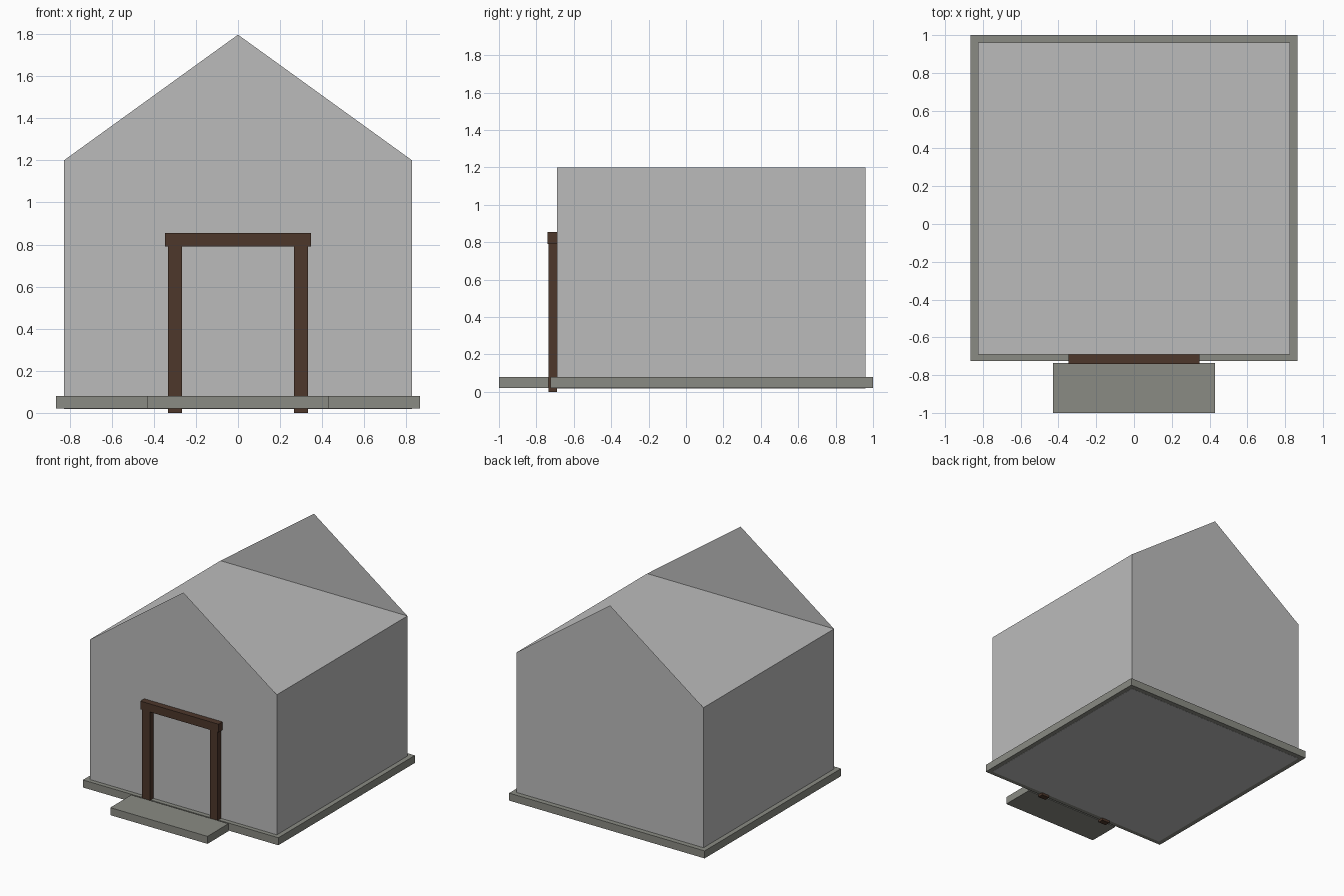
import bpy

if "Cube" in bpy.data.objects:
    bpy.data.objects.remove(bpy.data.objects["Cube"])


def material(name, r, g, b):
    m = bpy.data.materials.new(name)
    m.diffuse_color = (r, g, b, 1)
    m.use_nodes = True
    m.node_tree.nodes["Principled BSDF"].inputs["Base Color"].default_value = m.diffuse_color
    return m


wall_grey = material("wall grey", 0.50, 0.50, 0.50)
stone_grey = material("stone grey", 0.254, 0.258, 0.227)
dark_wood = material("dark wood", 0.074, 0.038, 0.024)


def mesh_object(name, verts, faces, mat):
    mesh = bpy.data.meshes.new(name)
    mesh.from_pydata(verts, [], faces)
    mesh.materials.append(mat)
    obj = bpy.data.objects.new(name, mesh)
    bpy.context.collection.objects.link(obj)
    return obj


def box(name, x, y, z, mat):
    """Box from (min, max) ranges on each axis."""
    verts = [(a, b, c) for c in z for b in y for a in x]
    faces = [(0, 2, 3, 1), (4, 5, 7, 6), (0, 1, 5, 4),
             (2, 6, 7, 3), (0, 4, 6, 2), (1, 3, 7, 5)]
    return mesh_object(name, verts, faces, mat)


# Stone base and entrance step
box("foundation", (-0.865, 0.865), (-0.725, 1.0), (0.02, 0.08), stone_grey)
box("entrance_step", (-0.43, 0.43), (-1.0, -0.735), (0.02, 0.08), stone_grey)

# House body: two flat gable walls, side walls and a level ceiling between them
half, eave, peak, floor = 0.827, 1.20, 1.797, 0.019
outline = [(-half, floor), (half, floor), (half, eave), (0, peak), (-half, eave)]
body_verts = [(x, y, z) for y in (-0.69, 0.96) for x, z in outline]
body_faces = [(0, 1, 2, 3, 4), (9, 8, 7, 6, 5),   # front and back gables
              (1, 6, 7, 2), (5, 0, 4, 9),         # right and left walls
              (4, 2, 7, 9), (0, 5, 6, 1)]         # ceiling and floor
mesh_object("house_body", body_verts, body_faces, wall_grey)

# Wooden door frame
for side, x in (("left", (-0.333, -0.265)), ("right", (0.265, 0.333))):
    box(side + "_door_post", x, (-0.735, -0.69), (0.0, 0.79), dark_wood)
box("door_lintel", (-0.346, 0.346), (-0.74, -0.69), (0.79, 0.855), dark_wood)
